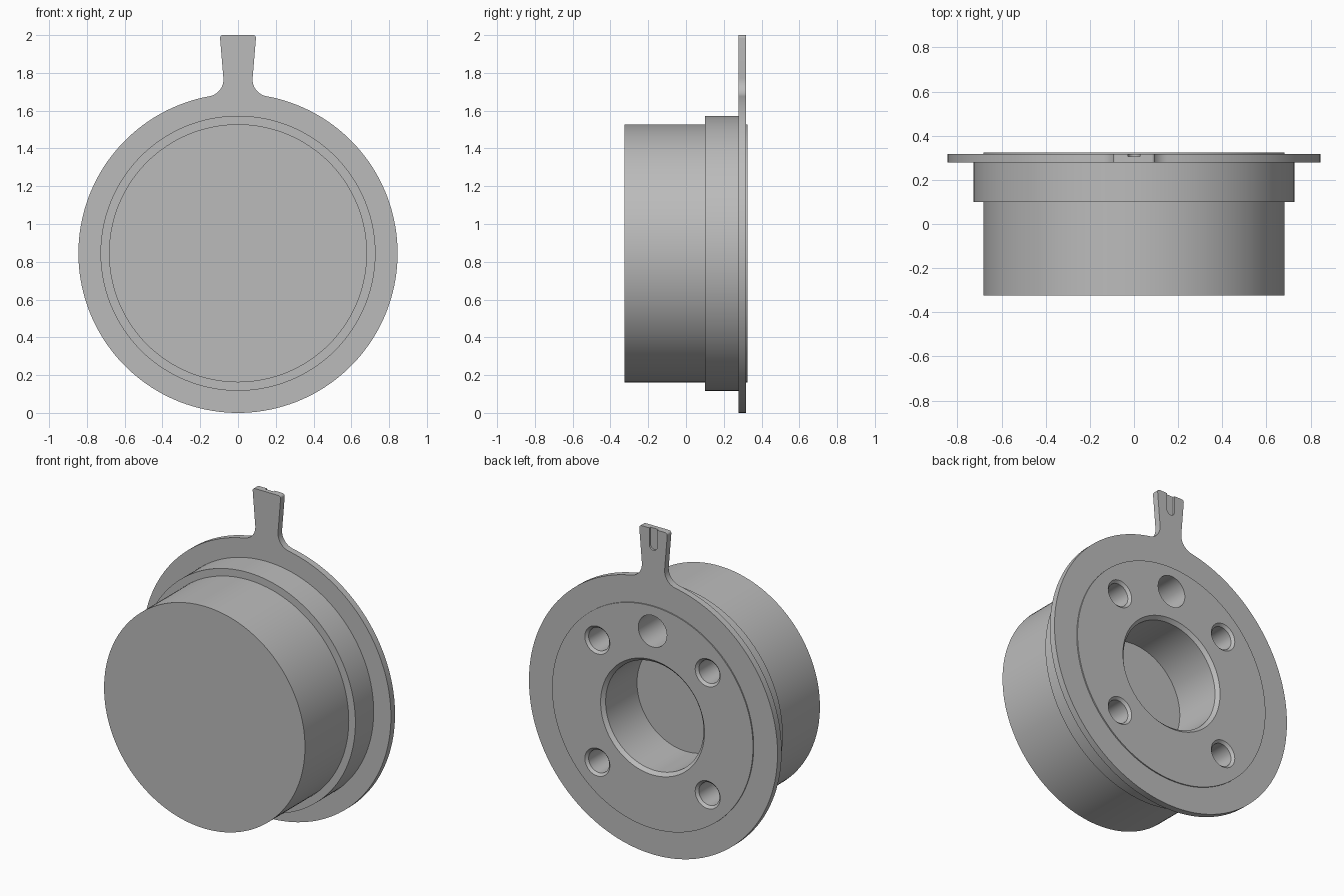
import bpy, bmesh
from math import sin, cos, pi, radians, atan2, sqrt

cube = bpy.data.objects.get("Cube")
if cube:
    bpy.data.objects.remove(cube, do_unlink=True)

CZ, R = 0.845, 0.845           # flange centre height and radius
BACK, SEG = 0.325, 128

grey = bpy.data.materials.new("plain grey")
grey.use_nodes = True
grey.diffuse_color = (0.5, 0.5, 0.5, 1)
grey.node_tree.nodes["Principled BSDF"].inputs["Base Color"].default_value = (0.5, 0.5, 0.5, 1)


def finish(name, bm):
    bmesh.ops.recalc_face_normals(bm, faces=bm.faces)
    mesh = bpy.data.meshes.new(name)
    bm.to_mesh(mesh)
    bm.free()
    mesh.materials.append(grey)
    obj = bpy.data.objects.new(name, mesh)
    bpy.context.collection.objects.link(obj)
    return obj


def turned(name, profile, x=0, z=CZ, seg=SEG):
    """Solid of revolution about the y axis from (radius, y) points, capped at both ends."""
    bm = bmesh.new()
    rings = [[bm.verts.new((x + r * cos(2 * pi * i / seg), y, z + r * sin(2 * pi * i / seg)))
              for i in range(seg)] for r, y in profile]
    for a, b in zip(rings, rings[1:]):
        for i in range(seg):
            j = (i + 1) % seg
            bm.faces.new((a[i], a[j], b[j], b[i]))
    bm.faces.new(rings[0])
    bm.faces.new(rings[-1])
    return finish(name, bm)


def plate(name, outline, y0, y1):
    """Flat plate from an (x, z) outline between two depths."""
    bm = bmesh.new()
    face = bm.faces.new([bm.verts.new((x, y0, z)) for x, z in outline])
    ext = bmesh.ops.extrude_face_region(bm, geom=[face])["geom"]
    for v in ext:
        if isinstance(v, bmesh.types.BMVert):
            v.co.y = y1
    return finish(name, bm)


def arc(cx, cz, r, a0, a1, n):
    return [(cx + r * cos(a0 + (a1 - a0) * i / n), cz + r * sin(a0 + (a1 - a0) * i / n))
            for i in range(n + 1)]


def drilled_hole(name, r, chamfer, depth, x=0, z=CZ, seg=48):
    rim = r + chamfer
    profile = [(rim, BACK + 0.05), (rim, BACK)]
    if chamfer:
        profile.append((r, BACK - chamfer))
    return turned(name, profile + [(r, BACK - depth)], x, z, seg)


# Stepped round body with the slightly raised back disc
body = turned("plug_body", [(0.683, -BACK), (0.683, 0.1), (0.728, 0.1), (0.728, 0.3),
                            (0.683, 0.3), (0.683, BACK)])

# Flange with the flared pull tab, right half mirrored
fil = 0.09
fx = 0.167
fz = CZ + sqrt((R + fil) ** 2 - fx ** 2)
disc_angle = atan2(fz - CZ, fx)
half = arc(0, CZ, R, -pi / 2, disc_angle, 72)
half += arc(fx, fz, fil, disc_angle - pi, -radians(185), 12)[1:]
half += arc(0.08, 1.985, 0.015, -radians(5), pi / 2, 5)
outline = half + [(-x, z) for x, z in reversed(half[1:])]
flange = plate("flange", outline, 0.278, 0.318)

# Cutters: central bore, four chamfered holes, one plain hole, tab slot
cutters = [drilled_hole("bore_cutter", 0.333, 0.02, BACK, seg=SEG),
           drilled_hole("top_hole_cutter", 0.097, 0, 0.3, z=CZ + 0.53)]
for sx in (-1, 1):
    for sz in (-1, 1):
        cutters.append(drilled_hole("bolt_hole_cutter", 0.07, 0.015, 0.3,
                                    0.375 * sx, CZ + 0.375 * sz))
slot = arc(0, 1.897, 0.027, -pi, 0, 12) + [(0.027, 2.05), (-0.027, 2.05)]
cutters.append(plate("slot_cutter", slot, 0.306, 0.4))

for tool, mode in [(flange, "UNION")] + [(c, "DIFFERENCE") for c in cutters]:
    tool.hide_render = True
    mod = body.modifiers.new(mode.lower(), "BOOLEAN")
    mod.object, mod.operation, mod.solver = tool, mode, "EXACT"

# Bake the cuts and drop the helpers
result = bpy.data.meshes.new_from_object(
    body.evaluated_get(bpy.context.evaluated_depsgraph_get()))
body.modifiers.clear()
body.data = result
result.name = "plug_body"
result.materials.clear()
result.materials.append(grey)
for tool in [flange] + cutters:
    bpy.data.objects.remove(tool, do_unlink=True)

bpy.ops.object.select_all(action="DESELECT")
body.select_set(True)
bpy.context.view_layer.objects.active = body
bpy.ops.object.shade_smooth_by_angle(angle=radians(30))
